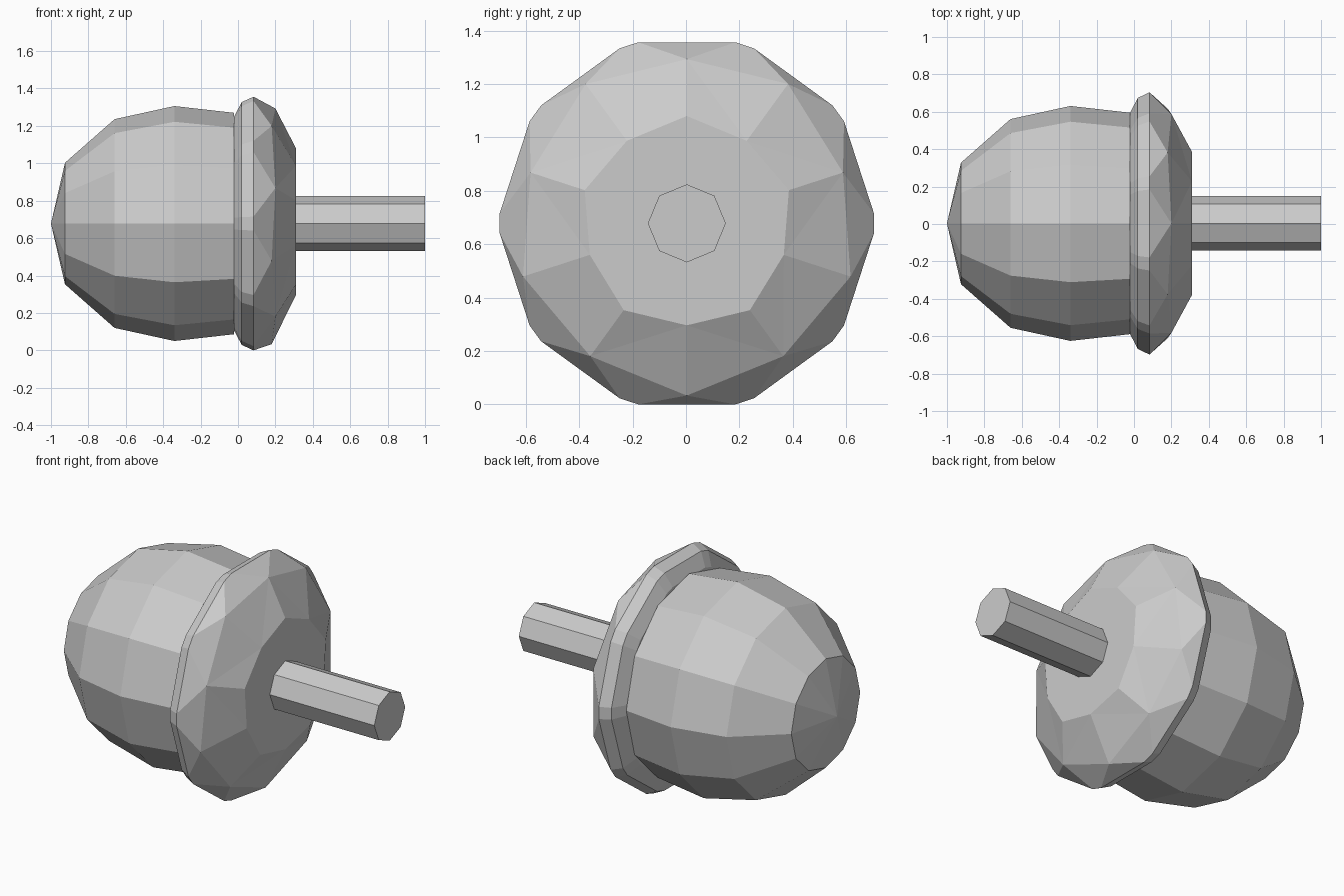
import bpy
from math import sin, cos, radians

if "Cube" in bpy.data.objects:
    bpy.data.objects.remove(bpy.data.objects["Cube"])

CY, CZ = 0.003, 0.678          # the acorn's axis runs along x


def point(x, r, deg):
    a = radians(deg)
    return (x, CY + r * cos(a), CZ + r * sin(a))


def circle(x, r, n):
    return [point(x, r, 360 * i / n) for i in range(n)]


def bridge(a, b, n):
    return [(a + i, a + (i + 1) % n, b + (i + 1) % n, b + i) for i in range(n)]


def make(name, verts, faces):
    mesh = bpy.data.meshes.new(name)
    mesh.from_pydata(verts, [], faces)
    obj = bpy.data.objects.new(name, mesh)
    bpy.context.collection.objects.link(obj)
    bpy.context.view_layer.objects.active = obj
    bpy.ops.object.mode_set(mode='EDIT')
    bpy.ops.mesh.select_all(action='SELECT')
    bpy.ops.mesh.normals_make_consistent(inside=False)
    bpy.ops.object.mode_set(mode='OBJECT')
    return obj


# nut: twelve-sided body with a pointed tip
N = 12
profile = [(-0.925, 0.325), (-0.66, 0.558), (-0.34, 0.628), (-0.022, 0.592)]
verts, faces = [], []
for x, r in profile:
    verts += circle(x, r, N)
for k in range(len(profile) - 1):
    faces += bridge(k * N, (k + 1) * N, N)
verts.append((-1.0, CY, CZ))
faces += [(len(verts) - 1, (i + 1) % N, i) for i in range(N)]
faces.append(tuple(range(3 * N, 4 * N)))
make("nut", verts, faces)

# cap: faceted dome, alternating points on each ring, with a bevelled rim
verts = []
for i in range(10):                       # flat front face
    verts.append(point(0.31, 0.402 if i % 2 == 0 else 0.382, 90 + 36 * i))
for i in range(10):                       # shoulder points
    x, r = (0.20, 0.615) if i % 2 == 0 else (0.18, 0.645)
    verts.append(point(x, r, 90 + 36 * i))
for x, r in [(0.083, 0.702), (0.02, 0.672), (-0.022, 0.59)]:
    for i in range(10):                   # narrow pairs of rim points
        for d in (-3, 3):
            verts.append(point(x, r, 108 + 36 * i + d))
faces = [tuple(range(10))]
for i in range(10):
    j = (i + 1) % 10
    a, b, A, B = i, j, 10 + i, 10 + j
    if i % 2 == 0:
        faces += [(a, b, A), (b, B, A)]
    else:
        faces += [(a, b, B), (a, B, A)]
    p, q = 20 + 2 * i, 21 + 2 * i
    faces += [(A, B, q, p), (B, 20 + 2 * j, q)]
faces += bridge(20, 40, 20) + bridge(40, 60, 20) + [tuple(range(60, 80))]
make("cap", verts, faces)

# stem: eight-sided rod
verts = circle(0.29, 0.146, 8) + circle(1.0, 0.146, 8)
faces = bridge(0, 8, 8) + [tuple(range(8)), tuple(range(8, 16))]
make("stem", verts, faces)
